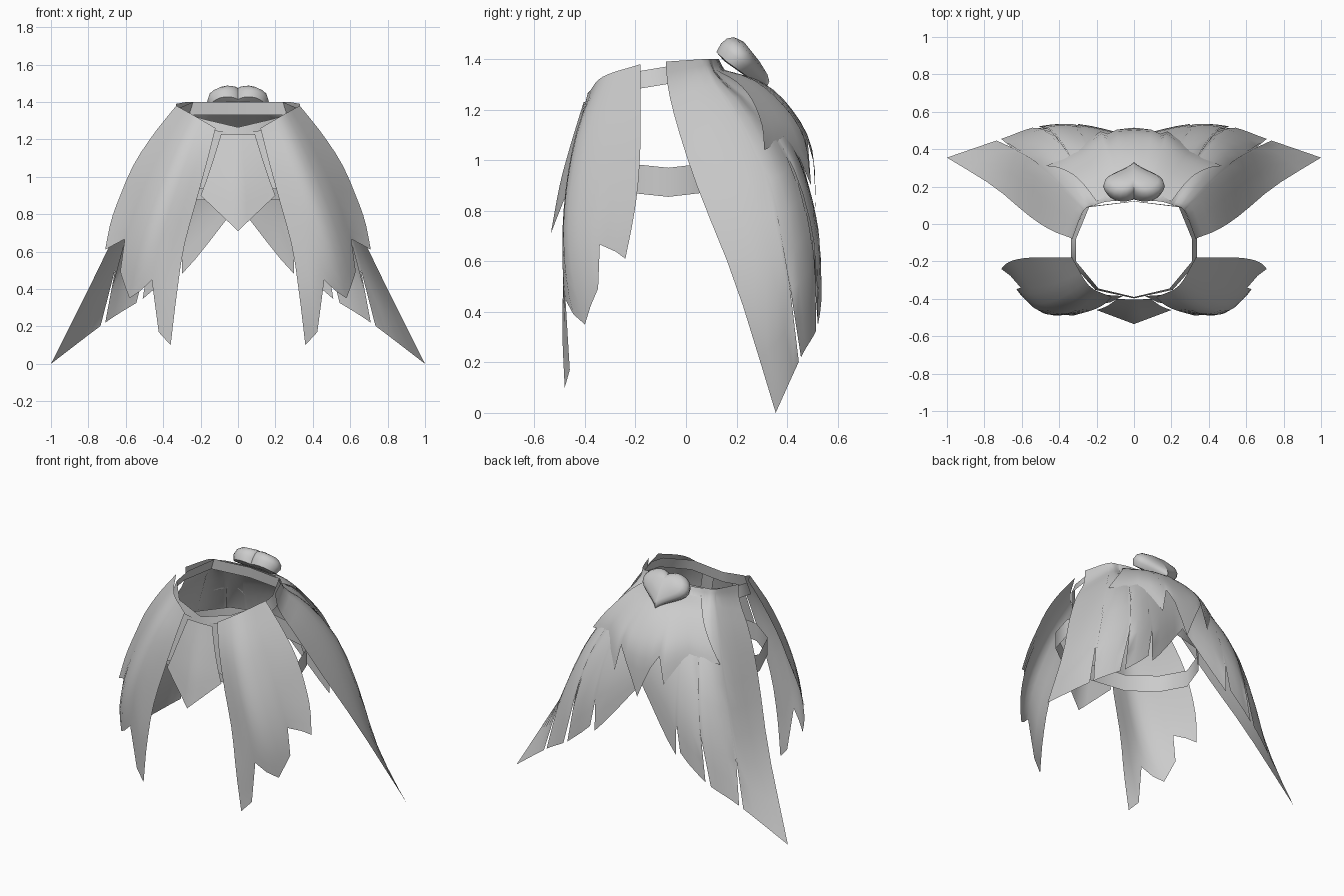
import bpy, bmesh, math
from mathutils import Vector

if "Cube" in bpy.data.objects:
    bpy.data.objects.remove(bpy.data.objects["Cube"], do_unlink=True)

cloth = bpy.data.materials.new("plain_grey")
cloth.use_nodes = True
GREY = (0.6, 0.6, 0.6, 1)
cloth.diffuse_color = GREY
cloth.node_tree.nodes["Principled BSDF"].inputs["Base Color"].default_value = GREY


def spline(points, s, smooth=True):
    """Point on a curve through the points, s counted in points."""
    last = len(points) - 1
    i = min(int(s), last - 1)
    f = s - i
    a, b = points[i], points[i + 1]
    if not smooth or last == 1:
        return a.lerp(b, f)
    p = points[i - 1] if i > 0 else a * 2 - b
    q = points[i + 2] if i + 2 <= last else b * 2 - a
    return (a * 2 + (b - p) * f + (p * 2 - a * 5 + b * 4 - q) * f ** 2
            + (a * 3 - p - b * 3 + q) * f ** 3) / 2


def finish(name, bm, mirror, angle=50):
    mesh = bpy.data.meshes.new(name)
    bm.to_mesh(mesh)
    bm.free()
    obj = bpy.data.objects.new(name, mesh)
    bpy.context.collection.objects.link(obj)
    mesh.materials.append(cloth)
    if mirror:
        mod = obj.modifiers.new("mirror", "MIRROR")
        mod.use_clip = True
        mod.merge_threshold = 0.002
    bpy.ops.object.select_all(action="DESELECT")
    obj.select_set(True)
    bpy.context.view_layer.objects.active = obj
    bpy.ops.object.shade_smooth_by_angle(angle=math.radians(angle))
    return obj


def sheet(name, guides, hem=((0, 1), (1, 1)), rows=12, smooth=True):
    """Cloth lofted across guide lines; hem lists (guide position, length share)."""
    guides = [[Vector(p) for p in g] for g in guides]
    columns = []
    for (u0, t0), (u1, t1) in zip(hem, hem[1:]):
        n = max(1, round((u1 - u0) * 4)) if smooth else 1
        columns += [(u0 + (u1 - u0) * k / n, t0 + (t1 - t0) * k / n) for k in range(n)]
    columns.append(hem[-1])
    bm = bmesh.new()
    grid = []
    for u, t in columns:
        column = []
        for r in range(rows + 1):
            across = [spline(g, (len(g) - 1) * t * r / rows, smooth) for g in guides]
            column.append(bm.verts.new(spline(across, u, smooth)))
        grid.append(column)
    for a, b in zip(grid, grid[1:]):
        for r in range(rows):
            bm.faces.new((a[r], a[r + 1], b[r + 1], b[r]))
    # Turn the outside of the cloth away from the middle
    bm.normal_update()
    middle = Vector((0, -0.1, 0.9))
    if sum(f.normal.dot(f.calc_center_median() - middle) for f in bm.faces) < 0:
        bmesh.ops.reverse_faces(bm, faces=bm.faces[:])
    return finish(name, bm, True)


# Long back cloak, torn into pointed strips
sheet("back_cloak", [
    [(0, .13, 1.4), (0, .17, 1.34), (0, .32, 1.25), (0, .42, 1.1), (0, .46, .95), (0, .47, .85)],
    [(.14, .12, 1.4), (.15, .16, 1.34), (.2, .33, 1.22), (.25, .45, 1), (.28, .52, .75), (.3, .535, .48)],
    [(.21, .1, 1.4), (.22, .13, 1.33), (.29, .28, 1.2), (.39, .43, .96), (.46, .51, .66), (.52, .52, .34)],
    [(.27, .07, 1.4), (.28, .1, 1.33), (.38, .21, 1.18), (.52, .34, .9), (.64, .41, .55), (.71, .455, .22)],
    [(.33, -.08, 1.39), (.35, -.07, 1.28), (.45, -.03, 1.12), (.57, .05, .88), (.75, .2, .5), (1, .355, 0)],
], [(0, 1), (1, 1), (1.06, .84), (1.15, .96), (1.95, 1), (2, .8), (2.12, 1), (3, 1), (3.04, .82), (3.1, 1), (4, 1)])

# Short cape lying over the cloak
sheet("back_cape", [
    [(0, .14, 1.36), (0, .3, 1.31), (0, .42, 1.2), (0, .5, 1.04), (0, .515, .78)],
    [(.1, .14, 1.36), (.12, .28, 1.31), (.15, .4, 1.2), (.17, .47, 1.08), (.18, .495, .9)],
    [(.2, .12, 1.355), (.26, .2, 1.31), (.32, .26, 1.24), (.4, .3, 1.14), (.47, .31, 1.04)],
], [(0, 1), (.85, .75), (1, 1), (1.55, .78), (2, 1)])

# Front side panels with a ragged hem
sheet("front_panel", [
    [(.12, -.39, 1.26), (.16, -.43, 1.1), (.22, -.46, .88), (.29, -.48, .62), (.33, -.49, .35), (.36, -.48, .1)],
    [(.24, -.33, 1.33), (.33, -.41, 1.13), (.42, -.455, .9), (.49, -.465, .7), (.54, -.445, .52), (.58, -.4, .35)],
    [(.33, -.18, 1.38), (.45, -.18, 1.23), (.555, -.18, 1.07), (.63, -.19, .9), (.68, -.21, .76), (.71, -.24, .61)],
], [(0, 1), (.28, 1), (.6, .8), (1, 1), (1.4, .95), (1.5, .76), (2, 1)])

# Pointed middle flap and the strips behind its edges
sheet("front_flap", [
    [(0, -.405, 1.23), (0, -.46, 1.05), (0, -.5, .9), (0, -.535, .71)],
    [(.09, -.4, 1.23), (.13, -.43, 1.1), (.17, -.45, .98), (.2, -.46, .9)],
])
sheet("flap_backing", [
    [(.06, -.385, 1.24), (.13, -.42, .95)],
    [(.14, -.38, 1.25), (.22, -.43, .93)],
], rows=2)

# Waist belt, sloping down to the front
belt = [(0, .12, 1.4), (.24, .09, 1.4), (.31, -.08, 1.37), (.31, -.2, 1.35), (.19, -.345, 1.31), (0, -.39, 1.265)]
sheet("waist_belt", [belt, [(x * 1.09, y * 1.02, z - .07) for x, y, z in belt]], rows=5, smooth=False)

# Lower hoop inside the cloth, seen in the side gaps
hoop = [(0, -.42, .99), (.25, -.385, .99), (.42, -.26, .99), (.49, -.07, .97), (.44, .1, .99), (.26, .29, 1), (0, .36, 1)]
sheet("lower_hoop", [hoop, [(x, y, z - .115) for x, y, z in hoop]], rows=6, smooth=False)

# Puffed heart ornament at the back of the waist
bm = bmesh.new()
centre = Vector((0, .22, 1.4))
up, out = Vector((0, -.73, .68)), Vector((0, .68, .73))
STEPS = 32
rings = []
for size, lift in ((.5, -.052), (.9, -.048), (1, -.01), (.96, .02), (.8, .043), (.4, .056)):
    ring = []
    for k in range(STEPS):
        a = math.tau * k / STEPS
        v = (13 * math.cos(a) - 2.6 * math.cos(2 * a) - math.cos(3 * a) - math.cos(4 * a)) / 16
        s = math.sin(a)
        across = Vector((.165 * s * abs(s) ** 1.3 * size, 0, 0))
        thin = min(1, .5 + .4 * (v * size + 1))
        ring.append(bm.verts.new(centre + across + up * v * .15 * size + out * lift * thin))
    rings.append(ring)
for a, b in zip(rings, rings[1:]):
    for k in range(STEPS):
        j = (k + 1) % STEPS
        bm.faces.new((a[k], a[j], b[j], b[k]))
bm.faces.new(rings[0])
bm.faces.new(rings[-1])
bmesh.ops.recalc_face_normals(bm, faces=bm.faces[:])
finish("heart_ornament", bm, False)
